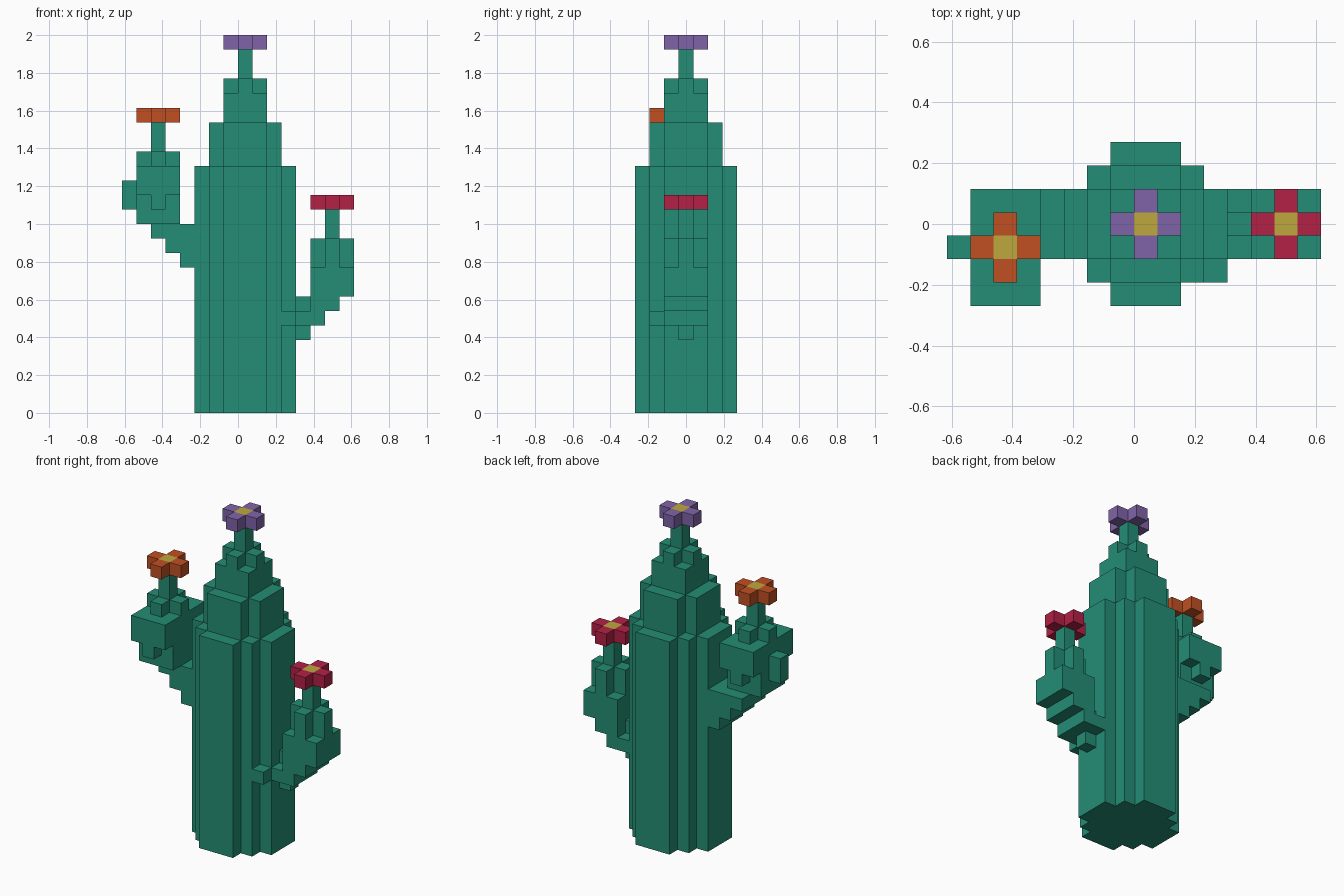
import bpy, bmesh
from mathutils import Vector

if "Cube" in bpy.data.objects:
    bpy.data.objects.remove(bpy.data.objects["Cube"])

U = 2 / 26                            # edge of one block
ORIGIN = Vector((-8 * U, -3.5 * U, 0))


def material(name, rgb):
    m = bpy.data.materials.new(name)
    m.use_nodes = True
    m.diffuse_color = (*rgb, 1)
    bsdf = m.node_tree.nodes["Principled BSDF"]
    bsdf.inputs["Base Color"].default_value = (*rgb, 1)
    bsdf.inputs["Roughness"].default_value = 0.8
    return m


GREEN = material("cactus green", (0.017, 0.27, 0.178))
PURPLE = material("petal purple", (0.216, 0.127, 0.392))
ORANGE = material("petal orange", (0.533, 0.08, 0.017))
CRIMSON = material("petal crimson", (0.445, 0.015, 0.061))
YELLOW = material("flower centre yellow", (0.515, 0.392, 0.048))


def part(name, boxes, mat):
    """Join block boxes (x0, x1, y0, y1, z0, z1) into one outer skin."""
    cells = {(x, y, z) for a, b, c, d, e, f in boxes
             for x in range(a, b) for y in range(c, d) for z in range(e, f)}
    bm = bmesh.new()
    for cell in cells:
        for axis in range(3):
            for side in (0, 1):
                near = list(cell)
                near[axis] += 2 * side - 1
                if tuple(near) in cells:
                    continue
                ring = [(0, 0), (1, 0), (1, 1), (0, 1)]
                if not side:
                    ring.reverse()
                verts = []
                for p, q in ring:
                    c = Vector(cell)
                    c[axis] += side
                    c[(axis + 1) % 3] += p
                    c[(axis + 2) % 3] += q
                    verts.append(bm.verts.new(ORIGIN + c * U))
                bm.faces.new(verts)
    bmesh.ops.remove_doubles(bm, verts=bm.verts[:], dist=U * 0.01)
    bmesh.ops.dissolve_limit(bm, angle_limit=0.01,
                             verts=bm.verts[:], edges=bm.edges[:])
    me = bpy.data.meshes.new(name)
    bm.to_mesh(me)
    bm.free()
    me.materials.append(mat)
    ob = bpy.data.objects.new(name, me)
    bpy.context.collection.objects.link(ob)
    return ob


def disc(cx, cy, half_widths, z0, z1):
    """Stepped round layer: half_widths[d] is the reach at row distance d."""
    return [(cx - w, cx + w + 1, cy + s * d, cy + s * d + 1, z0, z1)
            for d, w in enumerate(half_widths) for s in (-1, 1)]


def flower(name, cx, cy, z, stem, mat):
    part(name + "_stem", [(cx, cx + 1, cy, cy + 1, z - stem, z)], GREEN)
    for i, (dx, dy) in enumerate(((1, 0), (0, 1), (-1, 0), (0, -1))):
        x, y = cx + dx, cy + dy
        part(f"{name}_petal_{i + 1}", [(x, x + 1, y, y + 1, z, z + 1)], mat)
    part(name + "_centre", [(cx, cx + 1, cy, cy + 1, z, z + 1)], YELLOW)


# Trunk: three stacked tiers with a cross-shaped cap
part("trunk", disc(8, 3, (3, 3, 2, 1), 0, 17)
     + disc(8, 3, (2, 2, 1), 17, 20)
     + disc(8, 3, (1, 1), 20, 22)
     + disc(8, 3, (1, 0), 22, 23), GREEN)

# Arm on the model's left (+x): stepped elbow and upright bulb
part("left_arm", [
    (11, 13, 3, 4, 5, 6),
    (11, 14, 2, 5, 6, 7),
    (11, 12, 1, 2, 6, 7),
    (12, 13, 3, 4, 7, 8),
    (13, 15, 2, 5, 7, 8),
    (13, 16, 2, 5, 8, 10),
] + disc(14, 3, (1, 0), 10, 12), GREEN)

# Arm on the model's right (-x): stepped elbow
part("right_arm", [(x, 6, 2, 5, z, z + 1)
                   for x, z in ((4, 10), (3, 11), (2, 12))], GREEN)

# Bulb on the right arm, with knobs on its front, back and outer side
knobs = [(0, 1, 2, 3, 14, 16)]
for y in (0, 4):
    knobs += [(2, 3, y, y + 1, 14, 17),
              (1, 2, y, y + 1, 15, 17), (3, 4, y, y + 1, 15, 17)]
part("right_bulb", disc(2, 2, (1, 1), 13, 17)
     + disc(2, 2, (1, 0), 17, 18) + knobs, GREEN)

# Flowers
flower("top_flower", 8, 3, 25, 2, PURPLE)
flower("left_flower", 14, 3, 14, 2, CRIMSON)
flower("right_flower", 2, 2, 20, 2, ORANGE)
